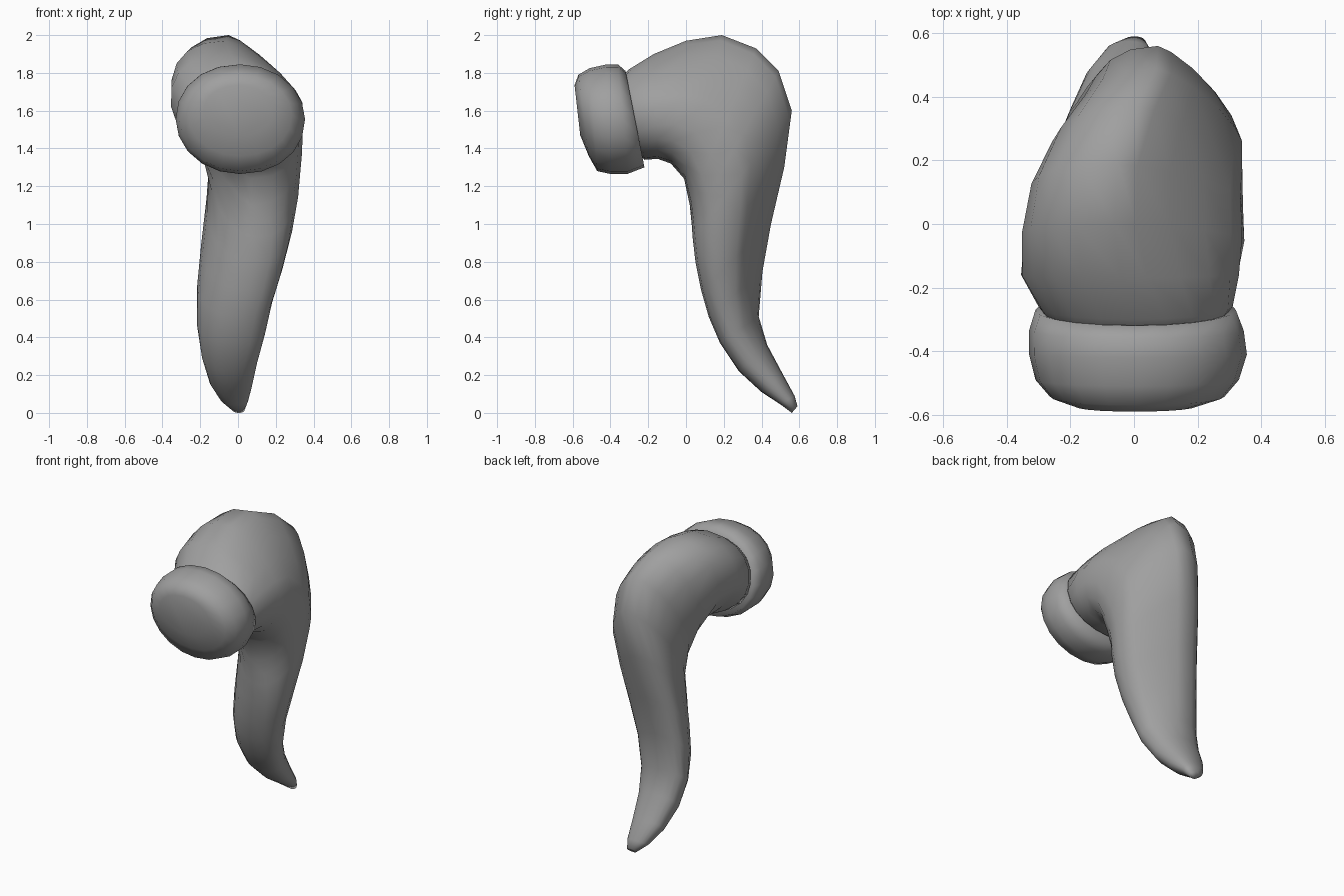
import bpy, bmesh, math

cube = bpy.data.objects.get("Cube")
if cube:
    bpy.data.objects.remove(cube, do_unlink=True)

grey = bpy.data.materials.new("mid_grey")
grey.use_nodes = True
COLOUR = (0.35, 0.35, 0.35, 1)
grey.diffuse_color = COLOUR
grey.node_tree.nodes["Principled BSDF"].inputs["Base Color"].default_value = COLOUR


def soft(v, power):
    """Sine or cosine made squarer (power < 1) or flatter like a diamond (power > 1)."""
    return math.copysign(abs(v) ** power, v)


def loft(name, sections, base_power, sides=20):
    """Skin of oval rings: (inner y, z), (outer y, z), (x min, x max), lean of outer side in x,
    then the power of the inner -x corner and of the outer +x corner."""
    bm = bmesh.new()
    rings = []
    for (iy, iz), (oy, oz), (x0, x1), lean, inner_power, outer_power in sections:
        ring = []
        for i in range(sides):
            a = 2 * math.pi * i / sides
            s, c = math.sin(a), math.cos(a)
            power = base_power
            if s < 0 and c < 0:
                power = inner_power
            elif s > 0 and c > 0:
                power = outer_power
            s, c = soft(s, power), soft(c, power)
            x = (x0 + x1) / 2 + (x1 - x0) / 2 * c + lean * s
            t = (s + 1) / 2
            ring.append(bm.verts.new((x, iy + (oy - iy) * t, iz + (oz - iz) * t)))
        rings.append(ring)
    for a, b in zip(rings, rings[1:]):
        for i in range(sides):
            j = (i + 1) % sides
            bm.faces.new((a[i], a[j], b[j], b[i]))
    bm.faces.new(rings[0])
    bm.faces.new(rings[-1])
    bmesh.ops.recalc_face_normals(bm, faces=bm.faces)
    mesh = bpy.data.meshes.new(name)
    bm.to_mesh(mesh)
    bm.free()
    mesh.materials.append(grey)
    for p in mesh.polygons:
        p.use_smooth = True
    obj = bpy.data.objects.new(name, mesh)
    bpy.context.collection.objects.link(obj)
    return obj


# Curved horn: neck, bulging bend, then a long taper to the tip
loft("curved_horn", [
    ((-0.30, 1.42), (-0.38, 1.74), (-0.24, 0.25), 0, 1, 1),
    ((-0.22, 1.34), (-0.30, 1.82), (-0.30, 0.31), 0, 1, 1),
    ((-0.15, 1.345), (-0.17, 1.90), (-0.355, 0.33), -0.03, 1.1, 1.2),
    ((-0.08, 1.32), (0.00, 1.97), (-0.345, 0.34), -0.06, 1.3, 1.4),
    ((-0.01, 1.24), (0.19, 2.00), (-0.315, 0.335), -0.06, 1.6, 1.5),
    ((0.02, 1.10), (0.37, 1.93), (-0.26, 0.34), -0.03, 1.7, 1.5),
    ((0.03, 1.00), (0.49, 1.81), (-0.20, 0.34), 0, 1.5, 1.5),
    ((0.035, 0.93), (0.56, 1.60), (-0.155, 0.325), -0.01, 1.1, 1.5),
    ((0.05, 0.80), (0.52, 1.30), (-0.165, 0.285), -0.03, 0.9, 1.5),
    ((0.08, 0.65), (0.45, 1.00), (-0.19, 0.23), -0.04, 0.9, 1.5),
    ((0.12, 0.51), (0.405, 0.75), (-0.21, 0.175), -0.04, 0.9, 1.4),
    ((0.18, 0.37), (0.385, 0.51), (-0.21, 0.135), -0.04, 0.9, 1.2),
    ((0.28, 0.22), (0.43, 0.36), (-0.19, 0.10), -0.02, 0.9, 1),
    ((0.40, 0.11), (0.51, 0.21), (-0.15, 0.075), -0.01, 0.9, 1),
    ((0.50, 0.045), (0.575, 0.09), (-0.09, 0.055), 0, 0.9, 1),
    ((0.56, 0.0), (0.59, 0.035), (-0.03, 0.035), 0, 1, 1),
], base_power=0.87)

# Rounded knob on the front of the neck
loft("rounded_knob", [
    ((-0.25, 1.42), (-0.31, 1.72), (-0.20, 0.22), 0, 1, 1),
    ((-0.22, 1.30), (-0.32, 1.81), (-0.31, 0.32), 0, 1, 1),
    ((-0.31, 1.265), (-0.36, 1.845), (-0.33, 0.345), 0, 1, 1),
    ((-0.40, 1.265), (-0.42, 1.845), (-0.33, 0.355), 0, 1, 1),
    ((-0.47, 1.28), (-0.51, 1.825), (-0.31, 0.33), 0, 1, 1),
    ((-0.515, 1.36), (-0.57, 1.79), (-0.265, 0.285), 0, 1, 1),
    ((-0.56, 1.47), (-0.59, 1.735), (-0.18, 0.19), 0, 1, 1),
], base_power=0.95)
